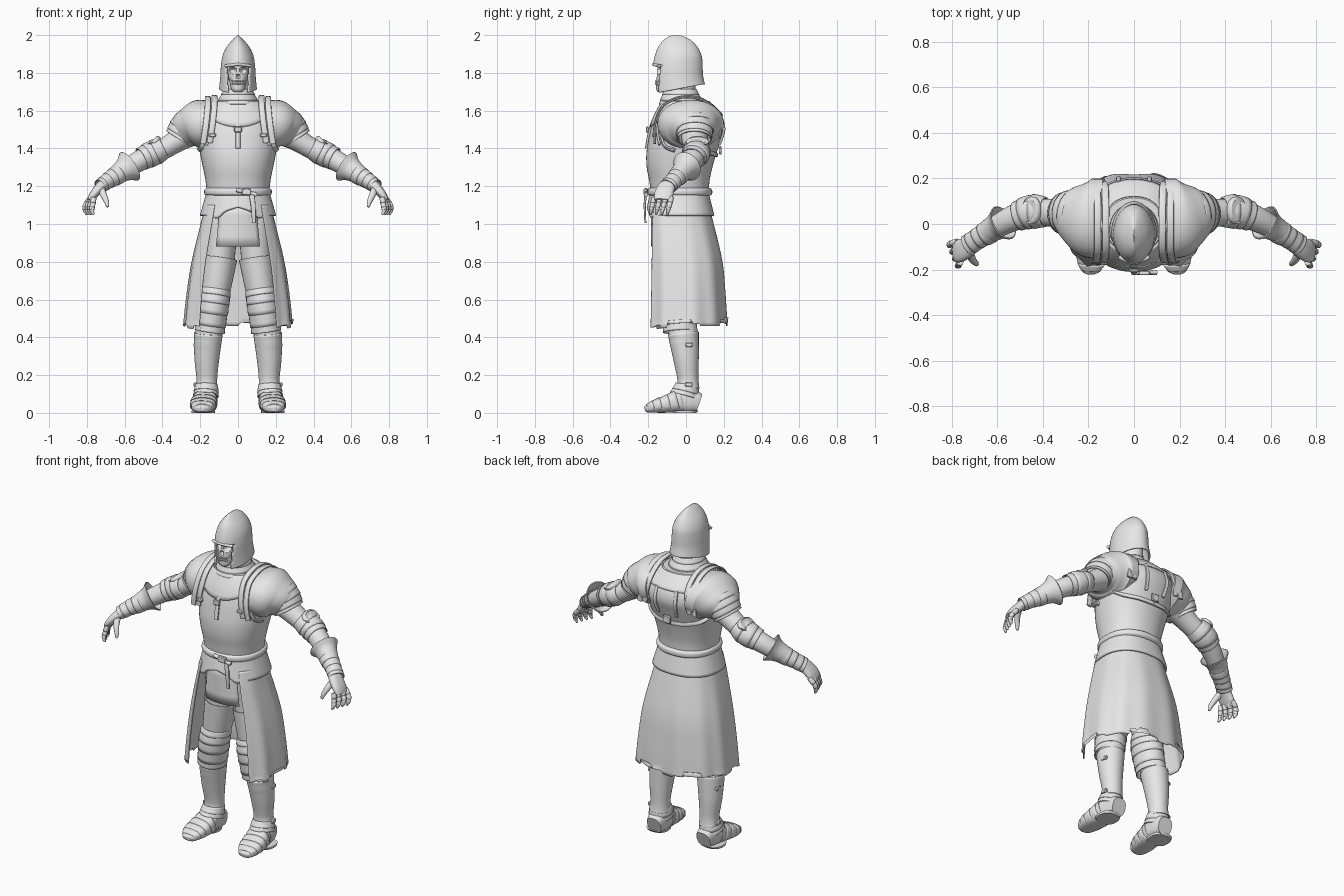
import bpy, bmesh, math, random
from mathutils import Vector

random.seed(4)
if "Cube" in bpy.data.objects:
    bpy.data.objects.remove(bpy.data.objects["Cube"])

steel = bpy.data.materials.new("pale_grey")
steel.use_nodes = True
steel.diffuse_color = (0.8, 0.8, 0.8, 1)
steel.node_tree.nodes["Principled BSDF"].inputs["Base Color"].default_value = (0.8, 0.8, 0.8, 1)
X, Y, Z = Vector((1, 0, 0)), Vector((0, 1, 0)), Vector((0, 0, 1))
FRONT, BACK = -math.pi / 2, math.pi / 2


def finish(name, bm, mirror=False, thick=0, bevel=0):
    bmesh.ops.recalc_face_normals(bm, faces=bm.faces)
    me = bpy.data.meshes.new(name)
    bm.to_mesh(me)
    bm.free()
    me.materials.append(steel)
    me.shade_smooth()
    me.set_sharp_from_angle(angle=math.radians(40))
    ob = bpy.data.objects.new(name, me)
    bpy.context.collection.objects.link(ob)
    if thick:
        ob.modifiers.new("Thickness", 'SOLIDIFY').thickness = thick
    if bevel:
        ob.modifiers.new("Bevel", 'BEVEL').width = bevel
    if mirror:
        ob.modifiers.new("Mirror", 'MIRROR')
    return ob


def grid(rows, closed=True, cap=False):
    """Skin a list of point rows."""
    bm = bmesh.new()
    vs = [[bm.verts.new(p) for p in r] for r in rows]
    n = len(rows[0])
    for a, b in zip(vs, vs[1:]):
        for j in range(n if closed else n - 1):
            k = (j + 1) % n
            bm.faces.new((a[j], a[k], b[k], b[j]))
    if cap:
        bm.faces.new(vs[0])
        bm.faces.new(vs[-1])
    return bm


def sample(p, f):
    """Smooth curve through the stations at f in 0..1."""
    f = min(max(f, 0), 1) * (len(p) - 1)
    i = min(int(f), len(p) - 2)
    t = f - i
    a, b, c, d = p[max(i - 1, 0)], p[i], p[i + 1], p[min(i + 2, len(p) - 1)]
    return [w + t * (y - v) / 2 + t * t * (v - 2.5 * w + 2 * y - z / 2)
            + t ** 3 * (3 * (w - y) + z - v) / 2 for v, w, y, z in zip(a, b, c, d)]


def ring(st, u, v, seg=32, n=2):
    out = []
    for j in range(seg):
        c, s = math.cos(math.tau * j / seg), math.sin(math.tau * j / seg)
        out.append(Vector(st[:3]) + u * st[3] * math.copysign(abs(c) ** (2 / n), c)
                   + v * st[4] * math.copysign(abs(s) ** (2 / n), s))
    return out


def rings(pts, k=24, seg=32, n=2, flat=False, ref=Y, lo=0.0, hi=1.0, flare=0.0):
    rows = []
    for i in range(k + 1):
        f = lo + (hi - lo) * i / k
        st = sample(pts, f)
        st[3] *= 1 + flare * i / k
        st[4] *= 1 + flare * i / k
        u, v = X, Y
        if not flat:
            t = Vector(sample(pts, f + .02)[:3]) - Vector(sample(pts, f - .02)[:3])
            u = t.cross(ref).normalized()
            v = u.cross(t).normalized()
        rows.append(ring(st, u, v, seg, n))
    return rows


def tube(name, pts, mirror=True, cap=True, thick=0, **kw):
    return finish(name, grid(rings(pts, **kw), True, cap), mirror, thick)


def lames(name, pts, count, mirror=True, flare=.07, **kw):
    """Overlapping armour rings along a path."""
    for i in range(count):
        tube(f"{name}_{i + 1}", pts, mirror, False, .006, k=4, flare=flare,
             lo=i / count, hi=min((i + 1.25) / count, 1), **kw)


def box(name, loc, size, mirror=False):
    bm = bmesh.new()
    bmesh.ops.create_cube(bm, size=1)
    for v in bm.verts:
        v.co = Vector(loc) + Vector([a * b for a, b in zip(v.co, size)])
    return finish(name, bm, mirror, bevel=.004)


def slab(z, w, front, back):
    """Horizontal station from a half width and y limits."""
    return (0, (front + back) / 2, z, w, (back - front) / 2)


# Cuirass
TORSO = [slab(1.16, .165, -.185, .12), slab(1.23, .172, -.195, .125), slab(1.30, .186, -.208, .14),
         slab(1.37, .2, -.21, .16), slab(1.44, .212, -.2, .185), slab(1.51, .215, -.185, .205),
         slab(1.58, .195, -.16, .185), slab(1.65, .125, -.12, .115)]
tube("cuirass", TORSO, False, flat=True, k=32, seg=48, n=2.2)


def on_body(a, z, off=.004):
    st = sample(TORSO, (z - 1.16) / .49)
    c, s = math.cos(a), math.sin(a)
    e = 2 / 2.2
    return Vector((math.copysign(abs(c) ** e, c) * (st[3] + off),
                   st[1] + math.copysign(abs(s) ** e, s) * (st[4] + off), st[2]))


def strap(name, path, w=.014, mirror=True):
    tube(name, [(*on_body(a, z), w, .007) for a, z in path], mirror, n=3, seg=12)


# Collar plate with a pointed front, and raised edge bands on the breast
rows = []
for i in range(7):
    row = []
    for j in range(64):
        a = math.tau * j / 64
        point = max(0, -math.sin(a)) ** 4
        low = 1.575 - .06 * point
        row.append(on_body(a, 1.65 + (low - 1.65) * i / 6, .009))
    rows.append(row)
finish("collar_plate", grid(rows), thick=.008)
strap("breast_strap", [(FRONT + .9, 1.42), (FRONT + .75, 1.47), (FRONT + .62, 1.54)], .016)
strap("side_strap", [(FRONT + .9, 1.46), (FRONT + 1.1, 1.41), (FRONT + 1.4, 1.39)])
strap("back_strap", [(BACK - .3, 1.58), (BACK - .28, 1.5), (BACK - .25, 1.42)], .01)
strap("back_band", [(BACK - 1.3, 1.42), (BACK - .9, 1.385), (BACK - .4, 1.37), (BACK, 1.365)], .012)
strap("front_strap", [(FRONT, 1.53), (FRONT, 1.47), (FRONT, 1.40)], .013, False)
box("front_buckle", (0, -.205, 1.50), (.04, .014, .03))
box("back_buckle", (0, .182, 1.39), (.05, .014, .045))
box("breast_buckle", (.135, -.168, 1.47), (.035, .025, .02), True)

# Neck and gorget rings
tube("neck", [slab(1.60, .08, -.11, .06), slab(1.68, .065, -.10, .05), slab(1.78, .06, -.1, .05)],
     False, flat=True)
lames("gorget", [slab(1.715, .072, -.115, .055), slab(1.68, .09, -.125, .07),
                 slab(1.635, .115, -.14, .10)], 3, False, .04, flat=True)

# Helmet: keeled shell, face opening removed, cheeks dropping forward
HELM = [slab(1.74, .10, -.17, .10), slab(1.79, .094, -.175, .09), slab(1.84, .09, -.175, .088),
        slab(1.89, .082, -.165, .083), slab(1.935, .062, -.148, .062), slab(1.97, .034, -.122, .03),
        slab(1.99, .013, -.095, -.005), slab(2.0, .002, -.07, -.035)]
bm = grid(rings(HELM, 48, 72, 1.9, True), True, True)
gone = [f for f in bm.faces if len(f.verts) > 4 and f.calc_center_median().z < 1.8]
for f in bm.faces:
    c = f.calc_center_median()
    if c.y < -.06 and c.z < 1.84 and abs(c.x) < .066 - .012 * (1.84 - c.z) / .1:
        gone.append(f)
bmesh.ops.delete(bm, geom=list(set(gone)), context='FACES')
for v in bm.verts:
    if v.co.z < 1.83:
        v.co.z -= .045 * (1.83 - v.co.z) / .09 * max(0, min(1, (.09 - v.co.y) / .24))
finish("helmet", bm, thick=.01)
tube("helmet_brow", [(x, -.17 + 2.2 * x * x + abs(x) * .25, 1.845 - abs(x) * .12, .008, .01)
                     for x in (-.066, -.035, 0, .035, .066)], False, seg=12)

# Skull with hollow sockets, nose and a row of teeth
SKULL = [slab(1.70, .022, -.15, -.10), slab(1.715, .036, -.158, -.06), slab(1.75, .044, -.158, -.03),
         slab(1.785, .058, -.155, .02), slab(1.82, .064, -.152, .04), slab(1.87, .064, -.145, .05)]
bm = grid(rings(SKULL, 50, 80, 2.3, True), True, True)
for v in bm.verts:
    if v.co.y < -.05:
        x, z = abs(v.co.x), v.co.z
        for ex, ez, r, depth in ((.027, 1.812, .019, .032), (0, 1.782, .011, .025), (.05, 1.755, .018, .02)):
            d = math.hypot(x - ex, z - ez) / r
            v.co.y += depth * max(0, 1 - d * d)
finish("skull", bm)
for k, z in enumerate((1.756, 1.742)):
    for i in range(8):
        x = (i - 3.5) * .0085
        box(f"tooth_{k}_{i}", (x, -.158 + 6 * x * x, z), (.0075, .012, .012))

# Belt, fauld and hanging strap
tube("belt", [slab(z, w, -w - .025, w - .04) for z, w in
              ((1.15, .168), (1.16, .178), (1.18, .178), (1.19, .168))], False, flat=True, seg=48, n=2.2)
rows = []
for i in range(9):
    f = i / 8
    row = []
    for p in ring(slab(0, .168 + .034 * f, -.188 - .02 * f, .12 + .03 * f), X, Y, 72, 2.3):
        low = 1.045
        if p.y < -.08:
            low += .045 * max(0, 1 - abs(p.x) / .1) ** .6 - .015 * max(0, 1 - abs(abs(p.x) - .12) / .05)
        p.z = 1.165 + (low - 1.165) * f
        row.append(p)
    rows.append(row)
finish("fauld", grid(rows), thick=.012)
tube("belt_knot", [(x, -.212, z, .011, .011) for x, z in ((-.01, 1.18), (.03, 1.172), (.1, 1.155))], False)
tube("belt_tail", [(.07, -.212, 1.17, .015, .007), (.08, -.218, 1.1, .013, .006),
                   (.085, -.215, 1.005, .01, .005)], False, seg=12, n=3)
box("belt_buckle", (.045, -.215, 1.17), (.05, .02, .035))

# Coat skirt: split at the front, folded and torn along the hem
SKIRT = [slab(1.10, .175, -.19, .12), slab(1.0, .198, -.203, .148), slab(.8, .245, -.208, .195),
         slab(.62, .272, -.212, .212), slab(.46, .288, -.215, .222)]
COLS = 120
hem = [random.choice((0, .012, .02, .035, .045)) for _ in range(COLS)]
rows = []
for i in range(21):
    f = i / 20
    st, row = sample(SKIRT, f), []
    for j in range(COLS + 1):
        a = FRONT + .64 + (math.tau - 1.28) * j / COLS
        c, s = math.cos(a), math.sin(a)
        e = 2 / 3 if s < 0 else 2 / 2.25
        fold = 1 + .018 * f * math.sin(11 * a)
        z = st[2] + (hem[j // 5] if i == 20 else 0)
        if s < 0:
            z -= .025 * f * abs(s)
        row.append(Vector((math.copysign(abs(c) ** e, c) * st[3] * fold,
                           st[1] + math.copysign(abs(s) ** e, s) * st[4] * fold, z)))
    rows.append(row)
finish("coat_skirt", grid(rows, False), thick=.005)
rows = [[Vector((x * (.095 + .022 * f), -.185 + .03 * x * x, 1.10 - .22 * f)) for x in
         [k / 6 - 1 for k in range(13)]] for f in (0, .25, .5, .75, 1)]
finish("front_cloth", grid(rows, False), thick=.006)

# Pauldrons, shoulder flanges and sleeve lames
tube("pauldron", [(.13, .025, 1.535, .115, .175), (.2, .025, 1.525, .132, .172),
                  (.26, .035, 1.505, .108, .135), (.3, .04, 1.48, .085, .095)], n=2.1)
for name, dx in (("inner_flange", 0), ("outer_flange", .035)):
    tube(name, [(x + dx, y, z - dx * .15, .006, .016) for x, y, z in
                ((.15, -.165, 1.43), (.135, -.165, 1.53), (.125, -.12, 1.63), (.125, -.02, 1.675),
                 (.125, .09, 1.66), (.13, .175, 1.58), (.15, .18, 1.46))], ref=X, n=3, seg=12)
lames("sleeve_lame", [(.25, .04, 1.535, .088, .105), (.285, .045, 1.495, .084, .097),
                      (.315, .045, 1.45, .073, .085)], 4)

# Arms with couters, gauntlet cuffs and wrist lames
tube("arm", [(.18, .04, 1.51, .08, .08), (.29, .045, 1.46, .064, .07), (.38, .05, 1.405, .055, .06),
             (.45, .05, 1.37, .054, .06), (.52, .03, 1.335, .055, .058), (.6, -.01, 1.285, .048, .05),
             (.67, -.055, 1.24, .038, .042), (.72, -.085, 1.21, .034, .042)])
lames("couter", [(.39, .052, 1.405, .058, .066), (.45, .054, 1.375, .066, .072),
                 (.51, .035, 1.345, .058, .062)], 3)
tube("couter_wing", [(.445, .06, 1.415, .03, .05), (.45, .06, 1.435, .045, .06),
                     (.455, .06, 1.442, .03, .045)], n=2.2)
tube("gauntlet_cuff", [(.575, .005, 1.305, .088, .08), (.605, -.012, 1.285, .062, .06),
                       (.66, -.047, 1.248, .046, .048)], cap=False, thick=.006)
lames("wrist_lame", [(.63, -.03, 1.265, .052, .054), (.68, -.06, 1.235, .043, .046),
                     (.73, -.095, 1.20, .036, .046)], 4)

# Hands
tube("palm", [(.70, -.08, 1.222, .03, .038), (.735, -.105, 1.19, .026, .046),
              (.765, -.118, 1.155, .022, .05), (.785, -.122, 1.125, .015, .044)], n=2.4)
for i in range(4):
    y = -.078 - .03 * i
    tip = .81 - .012 * i
    path = [(.775 - .004 * i, y, 1.14, .014, .014), (tip - .005, y - .008, 1.105, .013, .012),
            (tip, y - .016, 1.075, .012, .011), (tip - .01, y - .02, 1.05, .006, .006)]
    tube(f"finger_{i + 1}", path, seg=12, k=10)
    lames(f"finger_plate_{i + 1}", path[:3], 3, flare=.15, seg=12)
tube("thumb", [(.725, -.125, 1.185, .02, .02), (.71, -.155, 1.15, .017, .015),
               (.695, -.172, 1.115, .013, .012), (.69, -.18, 1.09, .007, .006)], seg=14)

# Legs, cuisses and knees
tube("leg", [(.1, -.02, 1.08, .09, .11), (.095, -.02, .85, .082, .095), (.12, -.03, .64, .07, .078),
             (.14, -.02, .5, .066, .072), (.16, -.012, .39, .072, .078), (.165, .002, .27, .06, .06),
             (.165, .01, .17, .05, .052), (.168, .012, .06, .052, .055)])
tube("cuisse", [(.094, -.022, .82, .09, .105), (.108, -.027, .72, .083, .094),
                (.12, -.03, .64, .077, .086)], cap=False, thick=.006)
lames("knee_lame", [(.118, -.035, .655, .078, .09), (.13, -.04, .57, .08, .095),
                    (.15, -.032, .43, .076, .085)], 5, flare=.06)
tube("greave", [(.157, -.014, .42, .076, .082), (.165, 0, .29, .066, .068), (.165, .01, .18, .055, .056),
                (.167, .01, .13, .06, .062)], cap=False, thick=.005)
for z in (.36, .15):
    box("greave_buckle", (.225, .015, z), (.02, .04, .022), True)

# Armoured shoes
FOOT = [(.166, .07, .05, .05, .045), (.167, .03, .062, .062, .055), (.172, -.03, .062, .062, .06),
        (.18, -.09, .047, .047, .067), (.187, -.16, .033, .033, .062), (.189, -.205, .022, .021, .042),
        (.189, -.218, .018, .012, .02)]
tube("shoe", FOOT, ref=X, n=2.6)
lames("shoe_lame", [(x, y, z + .004, h, w) for x, y, z, h, w in reversed(FOOT[2:6])], 5, ref=X, n=2.6)
tube("sole", [(.185, -.005, z, .062, w) for z, w in ((0, .06), (.012, .07))], flat=True, n=2.5, k=2)
lames("ankle_lame", [(.167, .005, .15, .058, .06), (.168, .0, .12, .062, .068), (.17, -.008, .09, .064, .075)], 2)
